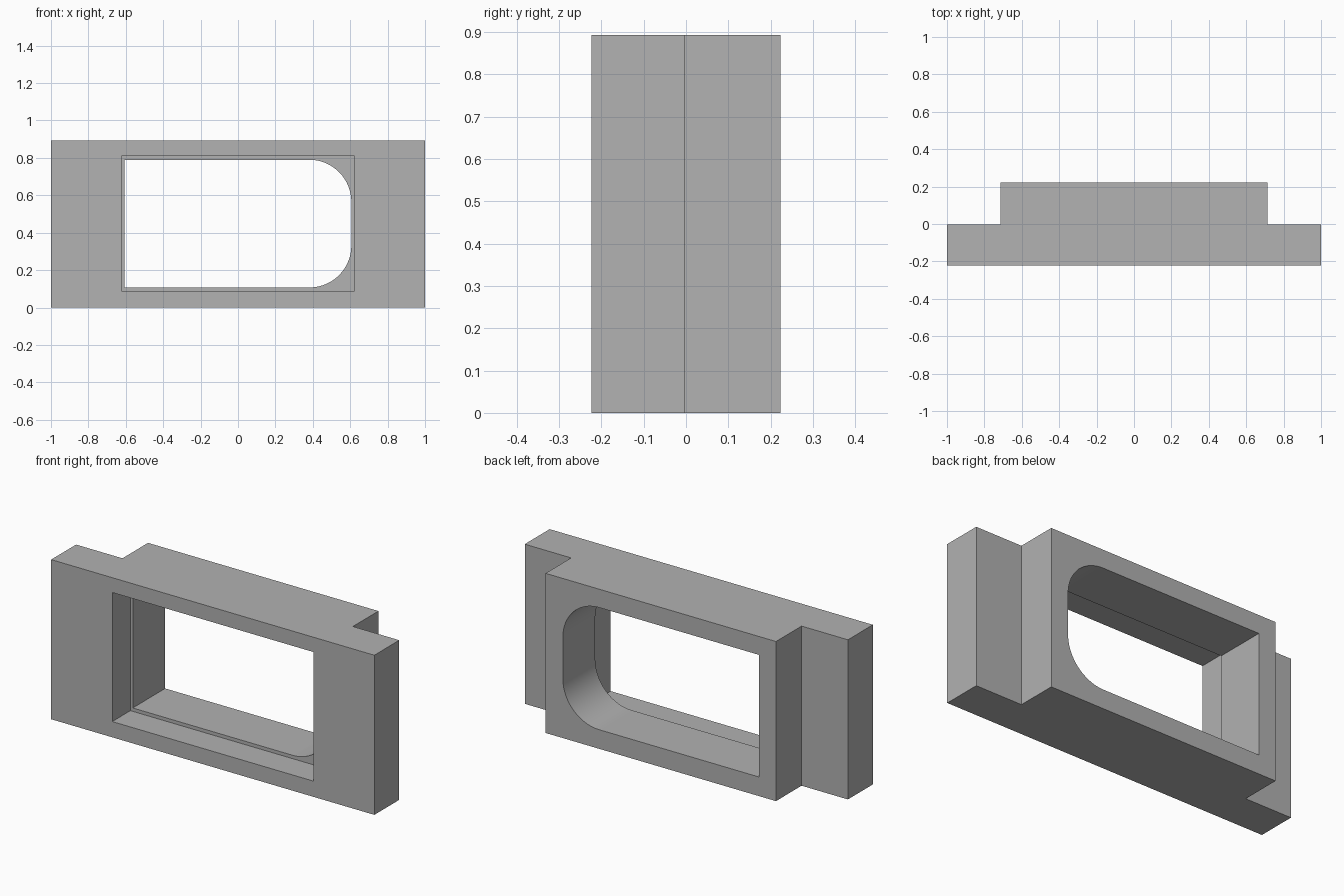
import bpy
import bmesh
from math import cos, sin, pi, radians

default = bpy.data.objects.get("Cube")
if default:
    bpy.data.objects.remove(default, do_unlink=True)

grey = bpy.data.materials.new("light grey")
grey.use_nodes = True
grey.diffuse_color = (0.445, 0.445, 0.445, 1)
grey.node_tree.nodes["Principled BSDF"].inputs["Base Color"].default_value = grey.diffuse_color

HEIGHT = 0.893
FRONT, STEP, BACK = -0.223, -0.003, 0.223
RECESS = -0.063


def prism(name, points, offset):
    """Extrude a flat profile of 3D points along the offset."""
    bm = bmesh.new()
    face = bm.faces.new([bm.verts.new(p) for p in points])
    top = bmesh.ops.extrude_face_region(bm, geom=[face])["geom"]
    moved = [v for v in top if isinstance(v, bmesh.types.BMVert)]
    bmesh.ops.translate(bm, verts=moved, vec=offset)
    bmesh.ops.recalc_face_normals(bm, faces=bm.faces)
    mesh = bpy.data.meshes.new(name)
    bm.to_mesh(mesh)
    bm.free()
    mesh.materials.append(grey)
    obj = bpy.data.objects.new(name, mesh)
    bpy.context.collection.objects.link(obj)
    return obj


def cut(target, cutter):
    cutter.hide_render = True
    mod = target.modifiers.new("opening", "BOOLEAN")
    mod.operation = "DIFFERENCE"
    mod.solver = "EXACT"
    mod.object = cutter
    bpy.context.view_layer.objects.active = target
    bpy.ops.object.modifier_apply(modifier=mod.name)
    bpy.data.objects.remove(cutter, do_unlink=True)


# Stepped body: wide front flange and narrower rear block
half = [(1, FRONT), (1, STEP), (0.713, STEP), (0.713, BACK)]
plan = half + [(-x, y) for x, y in reversed(half)]
frame = prism("window_frame", [(x, y, 0) for x, y in plan], (0, 0, HEIGHT))

# Shallow rectangular recess in the front
corners = [(-0.622, 0.088), (0.622, 0.088), (0.622, 0.81), (-0.622, 0.81)]
cut(frame, prism("recess_cutter", [(x, FRONT - 0.1, z) for x, z in corners],
                 (0, RECESS - FRONT + 0.1, 0)))

# Through opening, rounded on the left side only
x0, x1, z0, z1, r, steps = -0.607, 0.606, 0.107, 0.79, 0.225, 24
outline = [(x0, z1), (x0, z0)]
for cz, start in ((z0 + r, -pi / 2), (z1 - r, 0)):
    for i in range(steps + 1):
        a = start + i / steps * pi / 2
        outline.append((x1 - r + r * cos(a), cz + r * sin(a)))
cut(frame, prism("opening_cutter", [(x, FRONT - 0.1, z) for x, z in outline],
                 (0, BACK - FRONT + 0.2, 0)))

# Smooth the rounded corners, keep the edges sharp
bpy.ops.object.select_all(action="DESELECT")
frame.select_set(True)
bpy.context.view_layer.objects.active = frame
bpy.ops.object.shade_smooth_by_angle(angle=radians(30))
